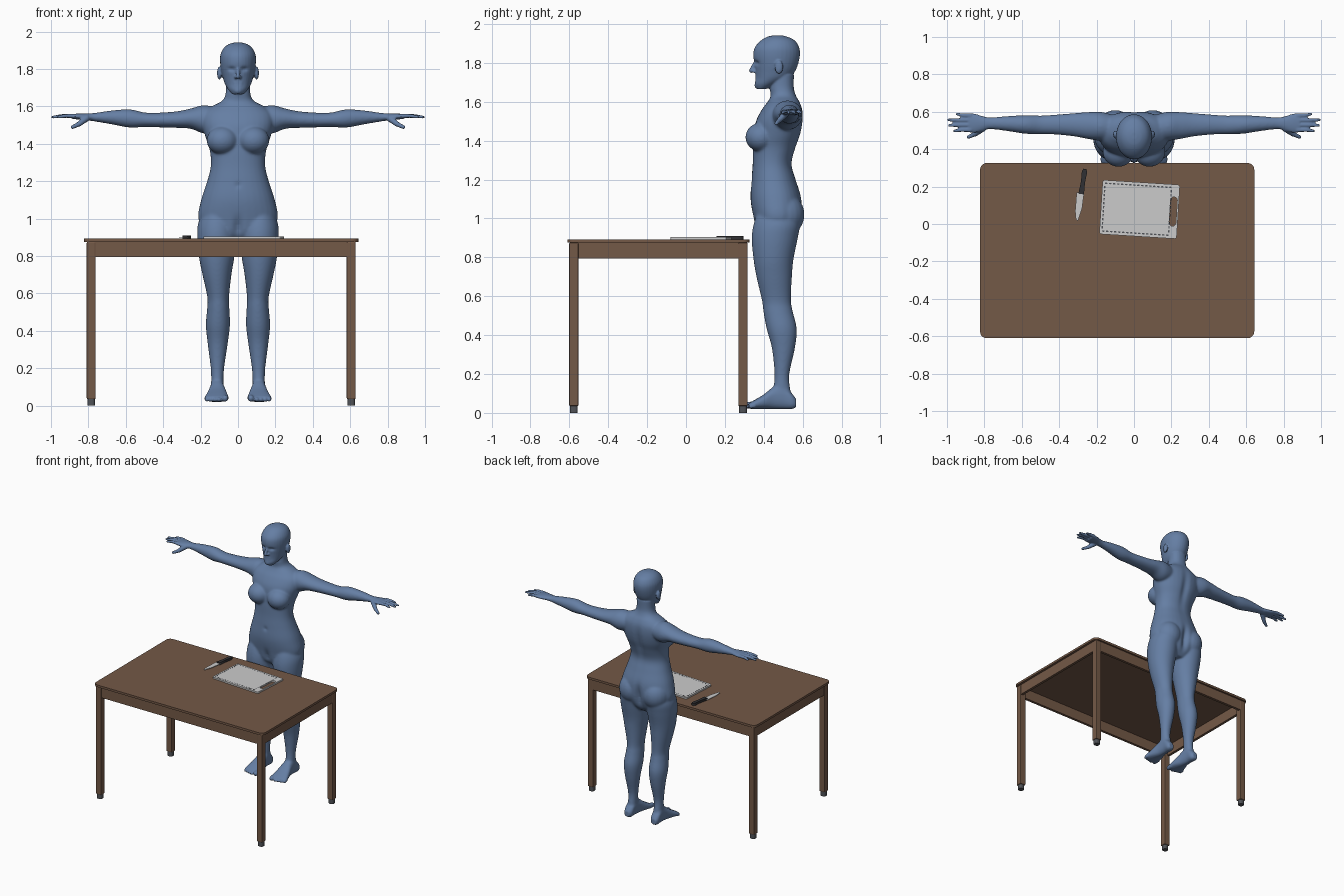
import bpy, bmesh, math
from mathutils import Vector, Matrix

cube = bpy.data.objects.get("Cube")
if cube:
    bpy.data.objects.remove(cube, do_unlink=True)


def material(name, *rgb):
    m = bpy.data.materials.new(name)
    m.use_nodes = True
    m.diffuse_color = (*rgb, 1)
    m.node_tree.nodes["Principled BSDF"].inputs["Base Color"].default_value = (*rgb, 1)
    return m


BLUE = material("slate blue", .13, .21, .37)
WOOD = material("brown wood", .175, .1, .063)
GREY = material("dark grey", .08, .085, .095)
BLACK = material("near black", .03, .03, .033)
PALE = material("pale grey", .6, .6, .6)


def add_object(name, data, mat):
    ob = bpy.data.objects.new(name, data)
    bpy.context.collection.objects.link(ob)
    data.materials.append(mat)
    return ob


def evaluated(ob):
    bpy.context.view_layer.update()
    return bpy.data.meshes.new_from_object(ob.evaluated_get(bpy.context.evaluated_depsgraph_get()))


# ---------- flat parts ----------
def rounded(cx, cy, w, h, r, steps=5):
    """Outline of a rectangle with rounded corners."""
    pts = []
    for k, (sx, sy) in enumerate([(1, 1), (-1, 1), (-1, -1), (1, -1)]):
        for i in range(steps + 1):
            a = math.pi / 2 * (k + i / steps)
            pts.append((cx + sx * (w / 2 - r) + r * math.cos(a),
                        cy + sy * (h / 2 - r) + r * math.sin(a)))
    return pts


def plate(name, outlines, z0, z1, mat, loc=(0, 0), turn=0):
    """Extruded outlines; an outline inside another one is a hole."""
    cu = bpy.data.curves.new(name, 'CURVE')
    cu.dimensions, cu.fill_mode, cu.extrude = '2D', 'BOTH', (z1 - z0) / 2
    for pts in outlines:
        sp = cu.splines.new('POLY')
        sp.points.add(len(pts) - 1)
        for p, (x, y) in zip(sp.points, pts):
            p.co = (x, y, 0, 1)
        sp.use_cyclic_u = True
    tmp = bpy.data.objects.new(name, cu)
    bpy.context.collection.objects.link(tmp)
    mesh = evaluated(tmp)
    bpy.data.objects.remove(tmp, do_unlink=True)
    mesh.materials.clear()
    ob = add_object(name, mesh, mat)
    ob.location = (*loc, (z0 + z1) / 2)
    ob.rotation_euler.z = math.radians(turn)
    return ob


def box(name, lo, hi, mat, bevel=0):
    lo, hi = Vector(lo), Vector(hi)
    bm = bmesh.new()
    bmesh.ops.create_cube(bm, size=1, matrix=Matrix.Translation((lo + hi) / 2) @ Matrix.Diagonal((*(hi - lo), 1)))
    mesh = bpy.data.meshes.new(name)
    bm.to_mesh(mesh)
    ob = add_object(name, mesh, mat)
    if bevel:
        mod = ob.modifiers.new("bevel", 'BEVEL')
        mod.width, mod.segments = bevel, 2
    return ob


# Table
TX, TY, TOP = -.09, -.142, .893
plate("table_top", [rounded(TX, TY, 1.466, .936, .035)], .876, TOP, WOOD)
for sx, side in ((-1, "right"), (1, "left")):
    for sy, end in ((-1, "front"), (1, "back")):
        x, y = TX + sx * .695, TY + sy * .435
        box(f"{end}_{side}_leg", (x - .024, y - .024, .035), (x + .024, y + .024, .876), WOOD, .006)
        plate(f"{end}_{side}_leg_foot", [rounded(x, y, .04, .04, .014)], 0, .036, GREY)
    x = TX + sx * .705
    box(f"{side}_apron", (x - .01, TY - .43, .795), (x + .01, TY + .43, .876), WOOD)
for sy, end in ((-1, "front"), (1, "back")):
    y = TY + sy * .445
    box(f"{end}_apron", (TX - .68, y - .01, .795), (TX + .68, y + .01, .876), WOOD)

# Cutting board with a grip slot and a broken groove line
AT, TURN = (.03, .078), -3.6
plate("cutting_board", [rounded(0, 0, .414, .29, .012), rounded(.18, 0, .036, .155, .017)],
      TOP, .905, PALE, AT, TURN)
dashes = []
for s in (-1, 1):
    dashes += [rounded(-.015 + i * .0215, s * .128, .014, .007, .002, 1) for i in range(-8, 9)]
    dashes += [rounded(-.015 + s * .178, i * .0215, .007, .014, .002, 1) for i in range(-5, 6)]
plate("board_groove", dashes, .905, .9056, GREY, AT, TURN)

# Knife
AT, TURN = (-.281, .165), -8
plate("knife_blade", [[(.014, .01), (.015, -.08), (.002, -.15), (-.01, -.143), (-.02, -.1), (-.026, 0)]],
      .899, .903, PALE, AT, TURN)
plate("knife_handle", [[(.014, -.005), (.011, .06), (.015, .115), (.008, .131), (-.008, .131),
                        (-.014, .115), (-.011, .06), (-.016, -.005)]], TOP, .911, BLACK, AT, TURN)

# ---------- figure ----------
body = bmesh.new()


def loft(rows, order, side=1, power=2.0, n=32, sub=5):
    """Smooth tube through rows of (position, u min, u max, v min, v max)."""
    rows = [Vector(r) for r in rows]
    fine = []
    for i in range(len(rows) - 1):
        a, b, c, d = (rows[min(max(i + k, 0), len(rows) - 1)] for k in (-1, 0, 1, 2))
        for j in range(sub):
            t = j / sub
            fine.append(b + (c - a) * t / 2 + (a * 2 - b * 5 + c * 4 - d) * t * t / 2
                        + (b * 3 - a - c * 3 + d) * t ** 3 / 2)
    fine.append(rows[-1])
    rings = []
    for t, u0, u1, v0, v1 in fine:
        ring = []
        for k in range(n):
            c, s = math.cos(math.tau * k / n), math.sin(math.tau * k / n)
            u = (u0 + u1) / 2 + (u1 - u0) / 2 * math.copysign(abs(c) ** (2 / power), c)
            v = (v0 + v1) / 2 + (v1 - v0) / 2 * math.copysign(abs(s) ** (2 / power), s)
            x, y, z = {'x': (t, u, v), 'y': (u, t, v), 'z': (u, v, t)}[order]
            ring.append(body.verts.new((x * side, y, z)))
        rings.append(ring)
    for r, q in zip(rings, rings[1:]):
        for k in range(n):
            body.faces.new((r[k], r[k - 1], q[k - 1], q[k]))
    body.faces.new(rings[0])
    body.faces.new(rings[-1][::-1])


def ball(c, r):
    bmesh.ops.create_uvsphere(body, u_segments=20, v_segments=14, radius=1,
                              matrix=Matrix.Translation(c) @ Matrix.Diagonal((*r, 1)))


def limb(p, q, r0, r1):
    """Tapered rod with round ends."""
    p, q = Vector(p), Vector(q)
    d = q - p
    bmesh.ops.create_cone(body, cap_ends=True, segments=16, radius1=r0, radius2=r1, depth=d.length,
                          matrix=Matrix.Translation((p + q) / 2) @ d.to_track_quat('Z', 'Y').to_matrix().to_4x4())
    ball(p, (r0,) * 3)
    ball(q, (r1,) * 3)


def centred(rows):
    return [(z, -w, w, a, b) for z, w, a, b in rows]


# Torso and neck
loft(centred([(.87, .06, .42, .53), (.92, .16, .365, .57), (1, .212, .347, .595), (1.1, .197, .332, .595),
              (1.2, .165, .337, .565), (1.28, .146, .343, .545), (1.36, .15, .345, .565),
              (1.43, .172, .35, .59), (1.5, .19, .36, .602), (1.56, .185, .39, .6), (1.6, .14, .42, .585),
              (1.63, .085, .435, .567), (1.67, .066, .432, .555), (1.74, .064, .44, .555)]), 'z', power=2.2)
# Head
loft(centred([(1.665, .03, .365, .41), (1.69, .052, .354, .47), (1.72, .07, .358, .53), (1.75, .08, .357, .557),
              (1.79, .09, .353, .575), (1.84, .096, .346, .586), (1.88, .093, .354, .582),
              (1.915, .074, .385, .56), (1.935, .045, .42, .52), (1.942, .015, .455, .49)]), 'z')
limb((0, .354, 1.802), (0, .336, 1.76), .008, .012)
ball((0, .374, 1.685), (.026, .022, .02))
limb((-.017, .364, 1.727), (.017, .364, 1.727), .006, .006)
limb((-.015, .364, 1.713), (.015, .364, 1.713), .007, .007)

for s in (-1, 1):
    # Face and ears
    limb((s * .014, .36, 1.822), (s * .055, .382, 1.822), .01, .009)
    ball((s * .012, .35, 1.756), (.009, .011, .008))
    ball((s * .1, .478, 1.778), (.012, .022, .035))
    # Chest and seat
    ball((s * .083, .386, 1.418), (.085, .081, .075))
    ball((s * .1, .508, 1.02), (.1, .102, .11))
    # Leg
    loft([(1.06, .06, .17, .38, .55), (.98, .014, .212, .35, .585), (.9, .008, .218, .338, .575),
          (.79, .02, .208, .347, .553), (.7, .035, .19, .362, .545), (.58, .048, .164, .39, .54),
          (.52, .046, .165, .398, .55), (.43, .043, .172, .415, .57), (.33, .055, .162, .442, .56),
          (.2, .074, .146, .455, .532), (.12, .078, .143, .45, .537), (.05, .08, .14, .46, .55)], 'z', s)
    # Foot and toes
    loft([(.567, .095, .135, .03, .07), (.545, .08, .146, .02, .1), (.5, .077, .147, .02, .15),
          (.45, .071, .151, .02, .135), (.4, .058, .165, .02, .095), (.35, .05, .178, .02, .065),
          (.325, .056, .174, .022, .05)], 'y', s, 2.4)
    limb((s * .069, .35, .042), (s * .069, .318, .039), .019, .017)
    for i in range(4):
        x = s * (.101 + .022 * i)
        limb((x, .35, .038), (x, .315 + .006 * i, .033), .013, .011)
    # Arm and palm
    loft([(.1, .45, .58, 1.47, 1.59), (.18, .445, .6, 1.455, 1.607), (.25, .455, .598, 1.48, 1.59),
          (.32, .468, .593, 1.485, 1.575), (.42, .478, .585, 1.488, 1.567), (.5, .48, .58, 1.49, 1.568),
          (.58, .482, .582, 1.487, 1.585), (.68, .497, .577, 1.505, 1.578), (.77, .507, .57, 1.52, 1.565),
          (.81, .498, .577, 1.527, 1.563), (.85, .488, .59, 1.53, 1.562), (.885, .49, .592, 1.533, 1.56)], 'x', s)
    # Fingers and thumb
    for i, tip in enumerate((.96, .987, .991, .945)):
        y = .503 + .026 * i
        mid = (s * (.88 + tip) / 2, y, 1.55)
        limb((s * .875, y, 1.549), mid, .0115, .0105)
        limb(mid, (s * tip, y + .004 * (i - 1.5), 1.543), .0105, .008)
    limb((s * .81, .51, 1.537), (s * .85, .481, 1.506), .018, .014)
    limb((s * .85, .481, 1.506), (s * .885, .465, 1.489), .013, .01)

# Fuse the shells into one skin
bmesh.ops.recalc_face_normals(body, faces=body.faces[:])
mesh = bpy.data.meshes.new("figure")
body.to_mesh(mesh)
figure = add_object("figure", mesh, BLUE)
mod = figure.modifiers.new("fuse", 'REMESH')
mod.mode, mod.voxel_size = 'VOXEL', .0055
skin = evaluated(figure)
figure.modifiers.clear()
figure.data = skin
skin.materials.clear()
skin.materials.append(BLUE)

# Hollows: centre, reach, push along y
hollows = [((0, .6, 1.4), (.025, .06, .14), -.016), ((0, .6, 1), (.02, .07, .08), -.03),
           ((0, .335, 1.18), (.012, .03, .012), .01), ((0, .35, .95), (.02, .05, .05), .02)]
for s in (-1, 1):
    hollows += [((s * .033, .365, 1.8), (.02, .04, .011), .012),
                ((s * .112, .472, 1.78), (.02, .01, .016), .006)]
for v in skin.vertices:
    for c, r, push in hollows:
        d = sum(((a - b) / k) ** 2 for a, b, k in zip(v.co, c, r))
        if d < 6:
            v.co.y += push * math.exp(-d)

# Soften the big joints more than the face, hands and feet
soft = figure.vertex_groups.new(name="soft")
soft.add([v.index for v in skin.vertices if abs(v.co.x) < .78 and .1 < v.co.z < 1.66], 1, 'REPLACE')
for name, group, count in (("soft joints", "soft", 22), ("polish", "", 2)):
    mod = figure.modifiers.new(name, 'SMOOTH')
    mod.factor, mod.iterations, mod.vertex_group = .5, count, group
skin.shade_smooth()
